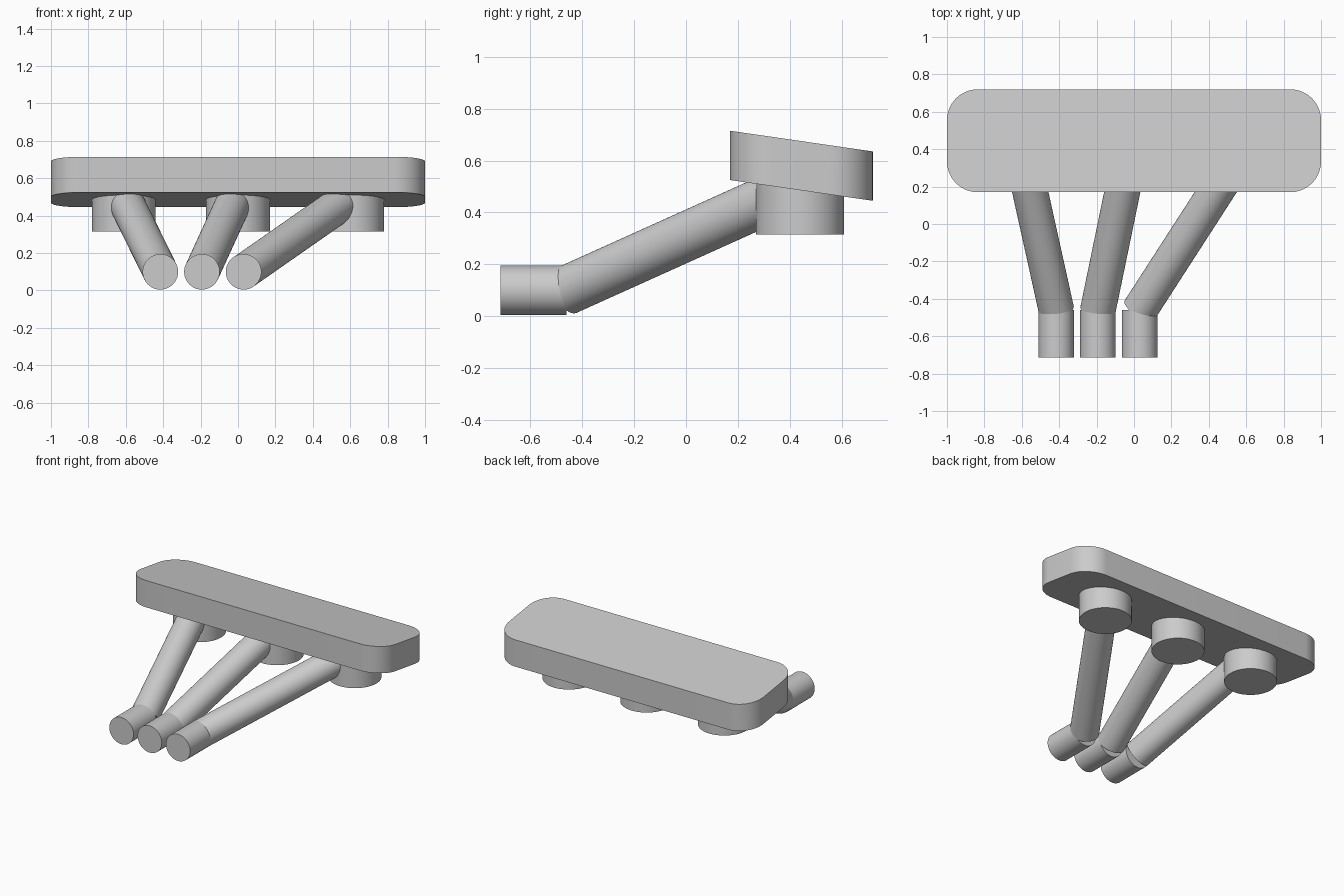
import bpy, bmesh
from math import radians, sin, cos, pi
from mathutils import Vector

cube = bpy.data.objects.get("Cube")
if cube:
    bpy.data.objects.remove(cube, do_unlink=True)

grey = bpy.data.materials.new("plain grey")
grey.use_nodes = True
colour = (0.6, 0.6, 0.6, 1)
grey.diffuse_color = colour
grey.node_tree.nodes["Principled BSDF"].inputs["Base Color"].default_value = colour


def finish(obj, name):
    obj.name = name
    obj.data.materials.append(grey)
    bpy.ops.object.select_all(action='DESELECT')
    obj.select_set(True)
    bpy.context.view_layer.objects.active = obj
    bpy.ops.object.shade_smooth_by_angle(angle=radians(30))


def tube(name, start, end, radius):
    start, end = Vector(start), Vector(end)
    axis = end - start
    bpy.ops.mesh.primitive_cylinder_add(
        vertices=64, radius=radius, depth=axis.length, location=(start + end) / 2,
        rotation=axis.to_track_quat('Z', 'Y').to_euler())
    finish(bpy.context.object, name)


# Flange: rounded rectangle with upright sides and parallel sloping faces
HALF_X, HALF_Y, CENTRE_Y, CORNER = 1.0, 0.275, 0.445, 0.165
THICK, SLOPE = 0.19, -0.145
bm = bmesh.new()
outline = []
for quarter, (sx, sy) in enumerate([(1, 1), (-1, 1), (-1, -1), (1, -1)]):
    for step in range(17):
        a = (quarter + step / 16) * pi / 2
        x = sx * (HALF_X - CORNER) + CORNER * cos(a)
        y = sy * (HALF_Y - CORNER) + CORNER * sin(a)
        outline.append(bm.verts.new((x, CENTRE_Y + y, 0.485 + SLOPE * y)))
base = bm.faces.new(outline)
top = bmesh.ops.extrude_face_region(bm, geom=[base])["geom"]
bmesh.ops.translate(bm, vec=(0, 0, THICK),
                    verts=[v for v in top if isinstance(v, bmesh.types.BMVert)])
bmesh.ops.recalc_face_normals(bm, faces=bm.faces)
mesh = bpy.data.meshes.new("flange")
bm.to_mesh(mesh)
bm.free()
flange = bpy.data.objects.new("flange", mesh)
bpy.context.collection.objects.link(flange)
finish(flange, "flange")

# Each runner: port under the flange, slanted pipe, straight outlet
for side, port_x, pipe_x, outlet_x in [("right", -0.61, -0.59, -0.415),
                                       ("middle", 0, -0.03, -0.193),
                                       ("left", 0.61, 0.54, 0.03)]:
    tube(side + "_port", (port_x, 0.44, 0.315), (port_x, 0.44, 0.52), 0.17)
    tube(side + "_pipe", (outlet_x, -0.46, 0.1), (pipe_x, 0.33, 0.456), 0.095)
    tube(side + "_outlet", (outlet_x, -0.715, 0.1), (outlet_x, -0.46, 0.1), 0.095)
